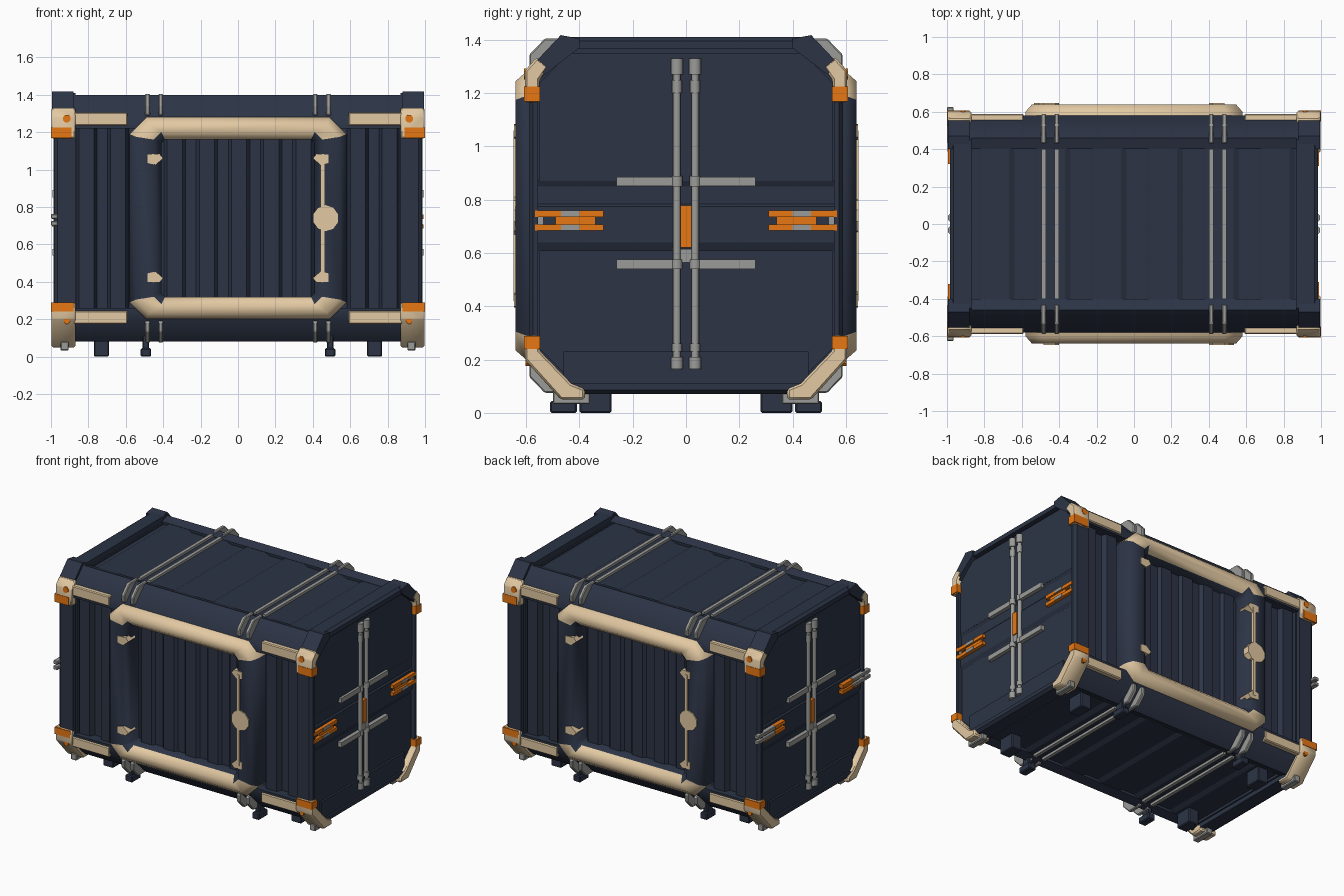
import bpy, bmesh, math

cube = bpy.data.objects.get("Cube")
if cube:
    bpy.data.objects.remove(cube, do_unlink=True)

MID = 0.74  # height of the horizontal symmetry plane


def material(name, rgb):
    m = bpy.data.materials.new(name)
    m.use_nodes = True
    m.diffuse_color = (*rgb, 1)
    m.node_tree.nodes["Principled BSDF"].inputs["Base Color"].default_value = (*rgb, 1)
    return m


navy = material("navy paint", (0.025, 0.034, 0.060))
beige = material("beige paint", (0.76, 0.58, 0.36))
orange = material("orange paint", (1.0, 0.23, 0.008))
grey = material("grey metal", (0.33, 0.33, 0.32))


def place(axis, a, b, d):
    return {"x": (d, a, b), "y": (a, d, b), "z": (a, b, d)}[axis]


def finish(name, bm, mats, mirror="", bevel=0, smooth=0):
    bmesh.ops.recalc_face_normals(bm, faces=bm.faces)
    me = bpy.data.meshes.new(name)
    bm.to_mesh(me)
    bm.free()
    for m in mats:
        me.materials.append(m)
    if smooth:
        me.shade_smooth()
        me.set_sharp_from_angle(angle=math.radians(smooth))
    ob = bpy.data.objects.new(name, me)
    bpy.context.collection.objects.link(ob)
    if bevel:
        mod = ob.modifiers.new("bevel", "BEVEL")
        mod.width, mod.segments = bevel, 1
    if mirror:
        mod = ob.modifiers.new("mirror", "MIRROR")
        mod.use_axis = ["X" in mirror, "Y" in mirror, False]
        mod.use_mirror_merge = False
    return ob


def part(name, mat, solids, mirror="", bevel=0, smooth=0):
    """Each solid is (axis, outline, low, high)."""
    bm = bmesh.new()
    for axis, pts, lo, hi in solids:
        a, b = [[bm.verts.new(place(axis, u, v, d)) for u, v in pts] for d in (lo, hi)]
        bm.faces.new(a)
        bm.faces.new(b[::-1])
        for i in range(len(a)):
            j = (i + 1) % len(a)
            bm.faces.new((a[i], a[j], b[j], b[i]))
    return finish(name, bm, [mat], mirror, bevel, smooth)


def frame(name, axis, rings, mats, mirror, smooth=0, rule=None):
    """Closed picture frame through a cycle of (outline, depth) rings."""
    bm = bmesh.new()
    loops = [[bm.verts.new(place(axis, u, v, d)) for u, v in pts] for pts, d in rings]
    n = len(loops[0])
    for k, a in enumerate(loops):
        b = loops[(k + 1) % len(loops)]
        for i in range(n):
            j = (i + 1) % n
            f = bm.faces.new((a[i], a[j], b[j], b[i]))
            if rule:
                f.material_index = rule(f.calc_center_median())
    return finish(name, bm, mats, mirror, 0, smooth)


def box(u0, u1, v0, v1):
    return [(u0, v0), (u1, v0), (u1, v1), (u0, v1)]


def disc(u, v, r, n=8):
    return [(u + r * math.cos(math.tau * (i + .5) / n),
             v + r * math.sin(math.tau * (i + .5) / n)) for i in range(n)]


def octagon(h, z0, z1, c):
    return [(h - c, z0), (h, z0 + c), (h, z1 - c), (h - c, z1),
            (c - h, z1), (-h, z1 - c), (-h, z0 + c), (c - h, z0)]


def flip(pts):
    return [(u, 2 * MID - v) for u, v in pts]


def both(axis, pts, lo, hi):
    """A solid and its upside-down twin."""
    return [(axis, pts, lo, hi), (axis, flip(pts), lo, hi)]


def corrugation(x0, x1, base, rise, count):
    """Ribbed sheet outline from x0 to x1."""
    pitch = (x1 - x0) / count
    pts = [(x0, base - 4 * rise)]
    for i in range(count):
        s = x0 + i * pitch
        pts += [(s + pitch * t, base + rise * k)
                for t, k in ((.03, 0), (.2, 0), (.3, 1), (.77, 1), (.87, 0))]
    return pts + [(x1, base - 4 * rise)]


# Main shell and ribbed walls
part("core", navy, [("x", octagon(.51, .12, 1.35, .12), -.9, .9)])
part("ribbed_roof", navy, [("y", corrugation(-.9, .9, 1.362, .016, 6), -.41, .41)])
part("ribbed_floor", navy, [("y", flip(corrugation(-.9, .9, 1.362, .016, 6)), -.41, .41)])
part("ribbed_door", navy, [("z", corrugation(-.43, .43, .512, .02, 5), .28, 1.2)], "Y")
part("ribbed_walls", navy, [("z", corrugation(.55, .89, .51, .035, 2), .18, 1.28)], "XY")

# Long rails
rail = [(.40, 1.34), (.40, 1.38), (.46, 1.40), (.58, 1.28), (.58, 1.22), (.50, 1.22)]
part("long_rails", navy, both("x", rail, -.88, .88), "Y", 0, 50)
part("rail_trim", beige, both("y", box(.59, .88, 1.235, 1.305), .55, .588), "XY", .006)

# End frames with recessed doors
outer, inner = octagon(.59, .07, 1.41, .14), octagon(.555, .11, 1.365, .12)
frame("end_frames", "x", [(outer, .87), (outer, .965), (octagon(.575, .085, 1.395, .14), .985),
                          (inner, .985), (inner, .87)], [navy], "X")
part("frame_caps", navy,
     [("x", [(.40, 1.37), (.40, 1.405), (.47, 1.418), (.572, 1.31), (.53, 1.27)], .88, .995)], "XY")
part("end_panel", navy, [("x", octagon(.56, .10, 1.37, .12), .86, .945)], "X")
part("end_door_plates", navy, [
    ("x", [(-.55, .87), (.55, .87), (.55, 1.24), (.44, 1.35), (-.44, 1.35), (-.55, 1.24)], .94, .968),
    ("y", [(.93, .61), (.95, .61), (.966, .64), (.966, .775), (.957, .785), (.957, .85),
           (.968, .872), (.93, .872)], -.555, .555),
    ("x", [(-.45, .14), (.45, .14), (.55, .24), (.55, .61), (-.55, .61), (-.55, .24)], .94, .958),
    ("x", box(-.46, .46, .11, .23), .94, .972)], "X")

# Side door surrounds, with beige top and bottom bars
out = octagon(.58, .20, 1.28, .09)
top = octagon(.545, .235, 1.245, .07)
lip = octagon(.45, .28, 1.20, .04)
hole = octagon(.41, .32, 1.16, .02)
frame("side_door_frame", "y",
      [(out, -.50), (out, -.60), (top, -.64), (lip, -.64), (hole, -.60), (hole, -.49)],
      [navy, beige], "Y", 50, lambda c: int(abs(c.z - MID) > .43 and c.y < -.52))
gusset = [(.40, 1.06), (.42, 1.085), (.485, 1.08), (.485, 1.035), (.44, 1.025)]
part("door_gussets", beige, both("y", gusset, -.646, -.56), "XY")

# Door pull bars, on opposite sides of the two doors
for name, s in (("front_pull", 1), ("back_pull", -1)):
    lo, hi = sorted((-.648 * s, -.60 * s))
    part(name, beige, [("y", box(.452 * s - .011, .452 * s + .011, .42, 1.06), lo, hi),
                       ("y", disc(.468 * s, MID, .07, 10), lo, hi)])

# Corner protectors
upper = [(.605, 1.165), (.605, 1.285), (.56, 1.335), (.515, 1.30), (.55, 1.25), (.55, 1.165)]
lower = [(.605, .29), (.605, .20), (.47, .05), (.38, .05), (.38, .09), (.43, .11), (.55, .235), (.55, .29)]
part("corner_guards", beige, [("x", upper, .87, .997), ("x", lower, .87, .997)], "XY", .008, 50)
part("corner_marks", orange, [
    ("x", box(.548, .608, 1.168, 1.225), .89, 1.0),
    ("x", box(.548, .608, .24, .288), .88, 1.0),
    ("y", disc(.915, 1.272, .022), .60, .608),
    ("y", disc(.915, .192, .018), .57, .602)], "XY")

# Straps around the roof and floor, with clamps over the rails
clamp = [(.43, 1.36), (.43, 1.405), (.53, 1.405), (.588, 1.345), (.588, 1.295), (.55, 1.28)]
straps, clamps = [], []
for x in (.413, .483):
    straps += both("y", box(x - .012, x + .012, 1.36, 1.395), -.40, .40)
    clamps += both("x", clamp, x - .013, x + .013)
part("straps", grey, straps, "X")
part("strap_clamps", grey, clamps, "XY", .005)

# Feet
part("feet", navy, [
    ("z", box(.69, .77, .28, .40), 0, .13),
    ("z", box(.465, .52, .41, .51), 0, .045),
    ("z", box(.475, .51, .43, .49), .04, .13)], "XY", .006)
part("corner_feet", grey, [("z", box(.905, .95, .36, .50), .033, .08)], "XY", .005)

# Locking rods and crossbars on the ends
rods = [("z", disc(.972, .034, .015), .18, 1.31)]
for z0, z1, r in ((1.27, 1.33, .025), (1.20, 1.25, .02), (.165, .21, .025), (.23, .26, .02),
                  (.85, .89, .022), (.54, .575, .022)):
    rods.append(("z", disc(.972, .034, r), z0, z1))
part("locking_rods", grey, rods, "XY", 0, 50)
part("crossbars", grey, [("x", box(.05, .26, z, z + .034), .945, .985) for z in (.852, .541)], "XY")
part("rod_handles", orange, [("x", box(-.02, .02, .62, .778), .96, .985)], "X")
part("handle_locks", grey, [("x", box(-.02, .02, .565, .615), .95, .982)], "X")

# Latches: orange on one end, with long grey outer arms on the other
part("latches", orange,
     [("x", box(.31, .567, z, z + .024), .96, .99) for z in (.684, .736)]
     + [("x", box(.34, .49, .708, .736), .955, .978)], "Y")
part("latch_plates", grey,
     [("x", box(.40, .47, z, z + .022), .985, .993) for z in (.737, .685)]
     + [("x", box(.535, .567, .708, .736), .955, .978)], "Y")
part("far_latches", grey,
     [("x", box(.43, .625, z, z + .024), -1.0, -.965) for z in (.70, .738)], "Y", .004)
part("far_latch_cores", orange,
     [("x", box(.32, .43, z, z + .024), -.995, -.96) for z in (.695, .736)]
     + [("x", box(.34, .53, .68, .755), -.982, -.955)], "Y")
